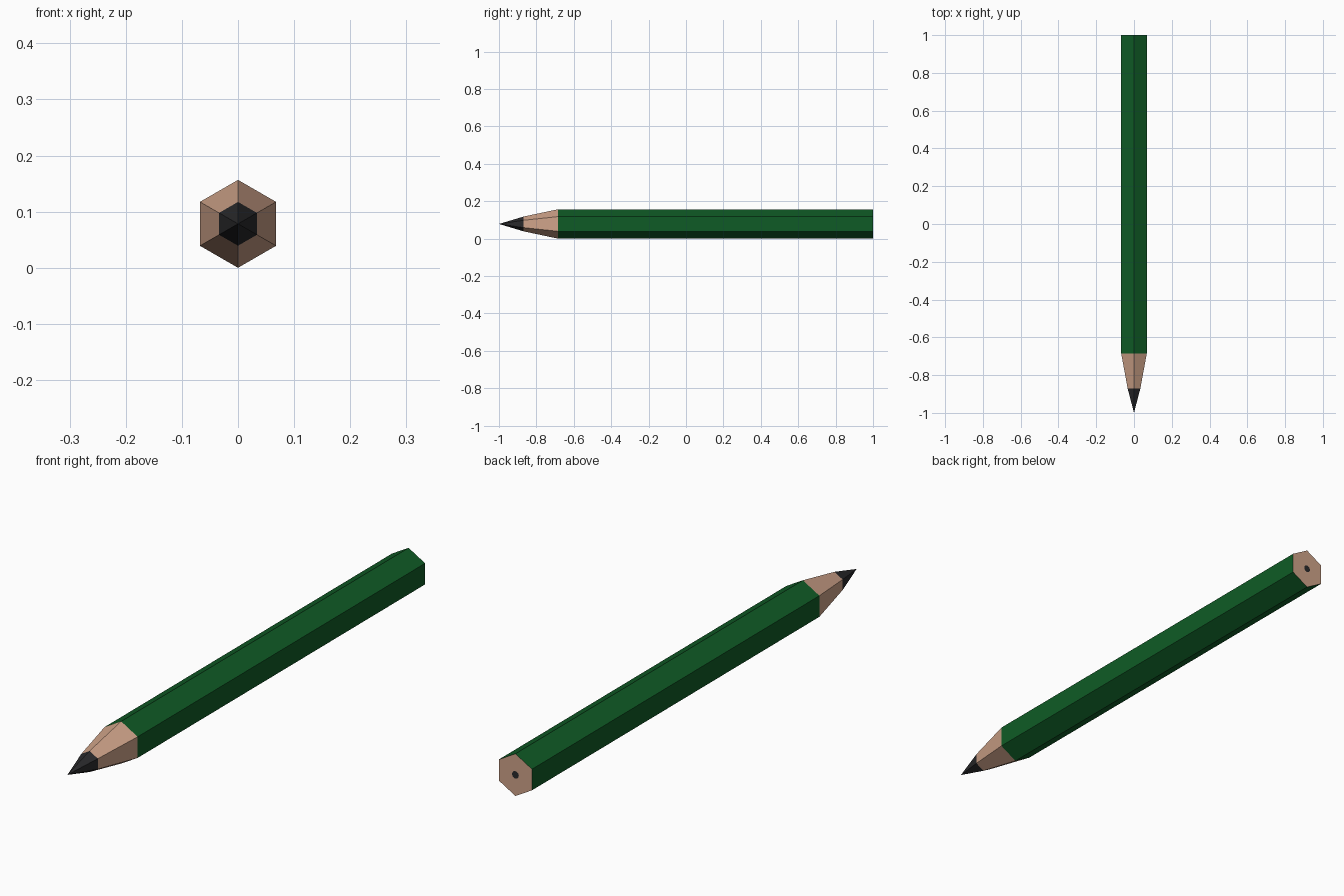
import bpy, bmesh, math

if "Cube" in bpy.data.objects:
    bpy.data.objects.remove(bpy.data.objects["Cube"])

R = 0.0783      # corner radius of the hexagonal barrel
ZC = R          # axis height, so the lowest edge rests on z = 0


def material(name, rgb):
    m = bpy.data.materials.new(name)
    m.diffuse_color = (*rgb, 1.0)
    m.use_nodes = True
    m.node_tree.nodes["Principled BSDF"].inputs["Base Color"].default_value = m.diffuse_color
    return m


GREEN = material("green paint", (0.0048, 0.105, 0.019))
WOOD = material("bare wood", (0.62, 0.365, 0.25))
LEAD = material("dark graphite", (0.022, 0.022, 0.024))


def hexagon(r, y):
    """Six points with corners at top and bottom."""
    return [(r * math.sin(i * math.pi / 3), y, ZC + r * math.cos(i * math.pi / 3))
            for i in range(6)]


def hexagon12(r, y):
    """The same outline with an extra point in the middle of each side."""
    pts = hexagon(r, y)
    out = []
    for a, b in zip(pts, pts[1:] + pts[:1]):
        out += [a, tuple((p + q) / 2 for p, q in zip(a, b))]
    return out


def circle12(r, y):
    return [(r * math.sin(i * math.pi / 6), y, ZC + r * math.cos(i * math.pi / 6))
            for i in range(12)]


def loft(name, mat, ring_a, ring_b):
    """Joins two rings going towards +y; a one-point ring makes a point or a fan."""
    bm = bmesh.new()
    a = [bm.verts.new(p) for p in ring_a]
    b = [bm.verts.new(p) for p in ring_b]
    n = max(len(a), len(b))
    for i in range(n):
        j = (i + 1) % n
        if len(a) == 1:
            bm.faces.new((a[0], b[i], b[j]))
        elif len(b) == 1:
            bm.faces.new((a[i], b[0], a[j]))
        else:
            bm.faces.new((a[i], b[i], b[j], a[j]))
    me = bpy.data.meshes.new(name)
    bm.to_mesh(me)
    bm.free()
    me.materials.append(mat)
    ob = bpy.data.objects.new(name, me)
    bpy.context.collection.objects.link(ob)
    return ob


# Sharpened point, front to back
loft("lead_tip", LEAD, [(0, -1, ZC)], hexagon(0.039, -0.87))
loft("sharpened_wood", WOOD, hexagon(0.039, -0.87), hexagon(R, -0.685))

# Painted barrel
loft("barrel", GREEN, hexagon(R, -0.685), hexagon(R, 1))

# Flat back end: wood with the lead core showing in the middle
loft("wood_end", WOOD, hexagon12(R, 1), circle12(0.014, 1))
loft("lead_core_end", LEAD, circle12(0.014, 1), [(0, 1, ZC)])
